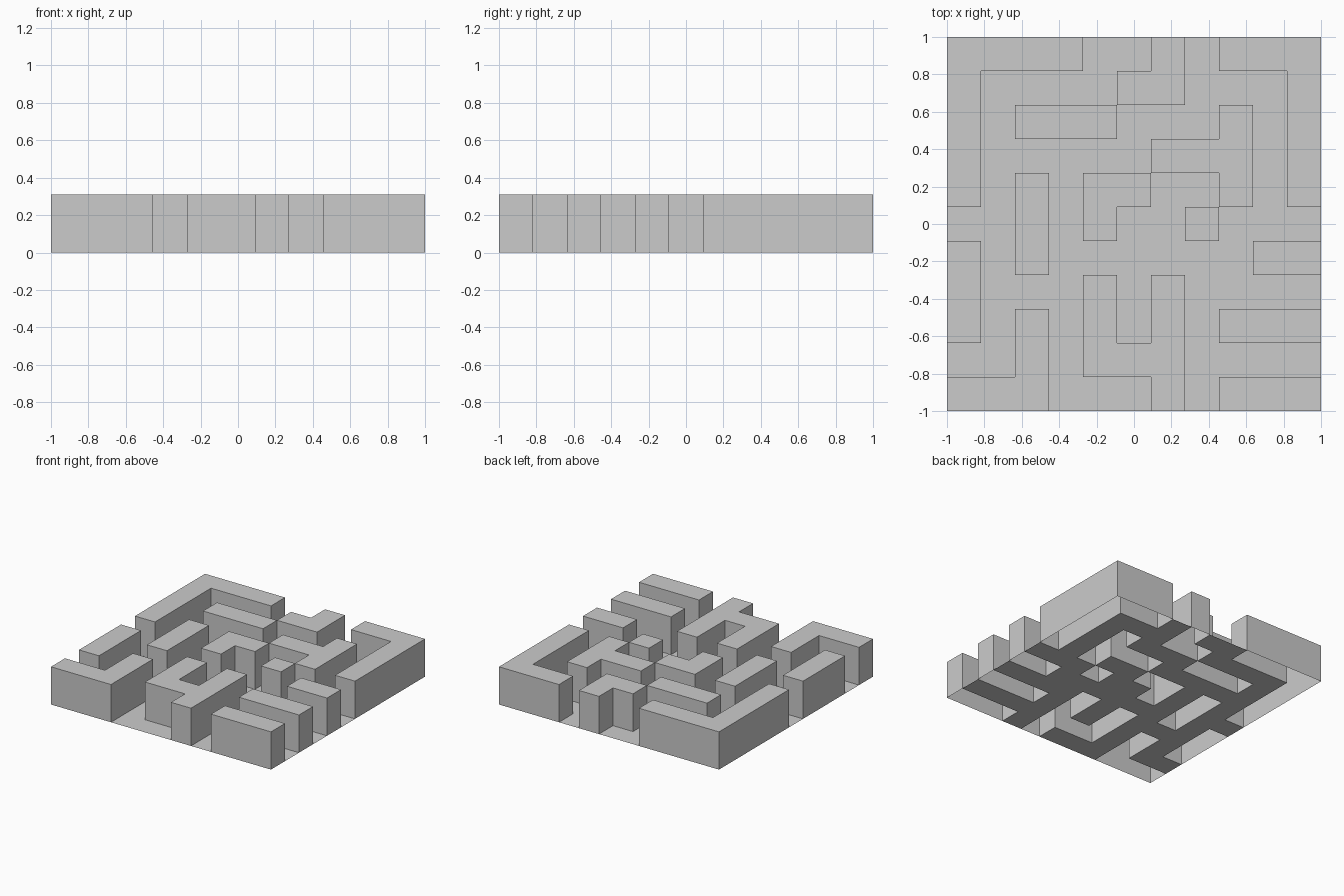
import bpy, bmesh

if "Cube" in bpy.data.objects:
    bpy.data.objects.remove(bpy.data.objects["Cube"])

# Plan of the maze, back row first: '#' is wall, '.' is corridor
PLAN = """
####..#.###
#....##...#
#.###...#.#
#.....###.#
#.#.##..#.#
..#.#..#...
#.#......##
#...#.#....
#.#.#.#.###
..#.###....
###...#.###
""".split()
N = len(PLAN)
CELL = 2 / N
HEIGHT = 0.31


def is_wall(c, r):
    return 0 <= c < N and 0 <= r < N and PLAN[N - 1 - r][c] == "#"


def make_object(name, quads):
    """Build one mesh from quads given in grid coordinates (column, row, level)."""
    bm = bmesh.new()
    for quad in quads:
        bm.faces.new([bm.verts.new((c * CELL - 1, r * CELL - 1, k * HEIGHT))
                      for c, r, k in quad])
    bmesh.ops.remove_doubles(bm, verts=bm.verts[:], dist=1e-4)
    # Merge the cells into clean flat faces
    bmesh.ops.dissolve_limit(bm, angle_limit=0.01, verts=bm.verts[:], edges=bm.edges[:])
    mesh = bpy.data.meshes.new(name)
    bm.to_mesh(mesh)
    bm.free()
    obj = bpy.data.objects.new(name, mesh)
    bpy.context.collection.objects.link(obj)
    return obj


floor, walls = [], []
for r in range(N):
    for c in range(N):
        corners = [(c, r), (c + 1, r), (c + 1, r + 1), (c, r + 1)]
        solid = is_wall(c, r)
        # Corridor floor, or wall top (walls are hollow and open below)
        (walls if solid else floor).append([(x, y, int(solid)) for x, y in corners])
        if not solid:
            continue
        # Wall sides wherever the neighbouring cell is not a wall
        for i, (dc, dr) in enumerate([(0, -1), (1, 0), (0, 1), (-1, 0)]):
            if not is_wall(c + dc, r + dr):
                a, b = corners[i], corners[(i + 1) % 4]
                walls.append([(*a, 0), (*b, 0), (*b, 1), (*a, 1)])

make_object("corridor_floor", floor)
make_object("maze_walls", walls)
